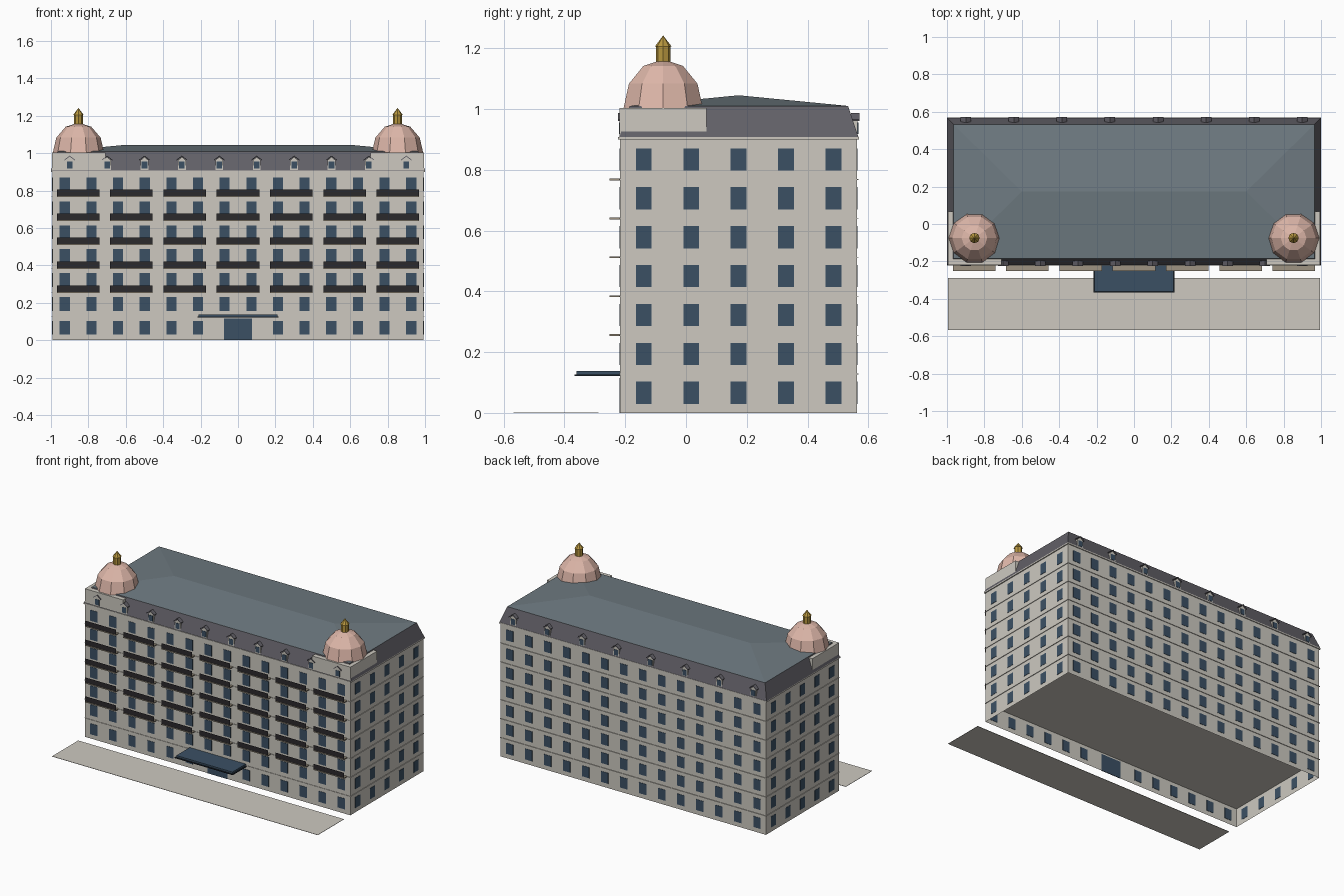
import bpy, bmesh, math
from mathutils import Matrix, Vector

if "Cube" in bpy.data.objects:
    bpy.data.objects.remove(bpy.data.objects["Cube"])


def material(name, hex_rgb):
    def lin(c):
        return c / 12.92 if c <= 0.04045 else ((c + 0.055) / 1.055) ** 2.4
    m = bpy.data.materials.new(name)
    m.diffuse_color = [lin(int(hex_rgb[i:i + 2], 16) / 255) for i in (0, 2, 4)] + [1]
    m.use_nodes = True
    m.node_tree.nodes["Principled BSDF"].inputs["Base Color"].default_value = m.diffuse_color
    return m


STONE = material("stone", "CDC9C0")
GLASS = material("blue_glass", "3B5064")
SLATE = material("dark_slate", "626067")
ROOF = material("roof_metal", "6F7B82")
COPPER = material("pink_copper", "DEB7A9")
GOLD = material("gold", "B8973F")
RAIL = material("black_iron", "2B292C")
TAN = material("tan_slab", "9F9482")
EDGE = material("canopy_edge", "1E2630")


def finish(name, bm, *mats):
    me = bpy.data.meshes.new(name)
    bm.normal_update()
    bm.to_mesh(me)
    bm.free()
    for m in mats:
        me.materials.append(m)
    ob = bpy.data.objects.new(name, me)
    bpy.context.collection.objects.link(ob)
    return ob


def add_box(bm, x0, x1, y0, y1, z0, z1):
    mat = Matrix.Translation(((x0 + x1) / 2, (y0 + y1) / 2, (z0 + z1) / 2)) @ \
        Matrix.Diagonal((x1 - x0, y1 - y0, z1 - z0, 1))
    return bmesh.ops.create_cube(bm, size=1, matrix=mat)["verts"]


def boxes(name, mat, specs):
    bm = bmesh.new()
    for s in specs:
        add_box(bm, *s)
    return finish(name, bm, mat)


X, Y0, Y1, F = 0.993, -0.217, 0.563, 0.128      # half width, front, back, floor height
YC = (Y0 + Y1) / 2
TOP = 7 * F + 0.008

# Outer walls, open underneath
bm = bmesh.new()
add_box(bm, -X, X, Y0, Y1, 0, TOP)
bm.normal_update()
bmesh.ops.delete(bm, geom=[f for f in bm.faces if abs(f.normal.z) > 0.5], context="FACES")
finish("walls", bm, STONE)

# Floor slabs showing as thin bands, then the cornice
boxes("floor_bands", STONE, [(-X - .004, X + .004, Y0 - .003, Y1 + .004, F * k - .001, F * k + .001)
                             for k in range(1, 7)])
boxes("cornice", STONE, [(-1, 1, Y0 - .006, Y1 + .006, TOP - .004, TOP + .004)])

# Windows on all four sides
cols = [(i - 6.5) * 0.1425 for i in range(14)]
rows = [0.066 + F * k for k in range(7)]
T = 0.002
front, back, sides = [], [], []
for k, z in enumerate(rows):
    za, zb = z - .0365, z + .0365
    for x in cols:
        back.append((x - .027, x + .027, Y1 - T, Y1 + T, za, zb))
        if k or abs(x) > 0.1:
            front.append((x - .027, x + .027, Y0 - T, Y0 + T, za, zb))
    for j in range(-2, 3):
        y = YC + j * 0.156
        for s in (-1, 1):
            sides.append((s * X - T, s * X + T, y - .026, y + .026, za, zb))
boxes("front_windows", GLASS, front)
boxes("back_windows", GLASS, back)
boxes("side_windows", GLASS, sides)
boxes("entrance_door", GLASS, [(-.075, .075, Y0 - T, Y0 + T, 0, .115)])

# Entrance canopy
boxes("canopy_plate", EDGE, [(-.217, .217, -.367, Y0, .121, .127)])
boxes("canopy_top", GLASS, [(-.21, .21, -.36, Y0, .127, .138)])

# Balconies: slab plus a flat railing sheet at the outer edge
bays = [(i - 3) * 0.285 for i in range(7)]
slabs, rails = [], bmesh.new()
for k in range(2, 7):
    z = F * k
    for x in bays:
        slabs.append((x - .114, x + .114, -.251, Y0, z - .003, z + .003))
        rails.faces.new([rails.verts.new(v) for v in (
            (x - .114, -.249, z + .003), (x + .114, -.249, z + .003),
            (x + .114, -.249, z + .037), (x - .114, -.249, z + .037))])
boxes("balcony_slabs", TAN, slabs)
finish("balcony_railings", rails, RAIL)

# Mansard slopes with a low hipped roof above
bm = bmesh.new()
MZ, RZ = TOP + .004, 1.01


def ring(x, ya, yb, z):
    return [bm.verts.new(p) for p in ((-x, ya, z), (x, ya, z), (x, yb, z), (-x, yb, z))]


low = ring(1.0, Y0 - .002, Y1 + .004, MZ)
top = ring(.965, -.185, .533, RZ)
ra, rb = bm.verts.new((-.6, YC, 1.045)), bm.verts.new((.6, YC, 1.045))
for i in range(4):
    j = (i + 1) % 4
    bm.faces.new((low[i], low[j], top[j], top[i]))
for vs in ((top[0], top[1], rb, ra), (top[1], top[2], rb),
           (top[2], top[3], ra, rb), (top[3], top[0], ra)):
    bm.faces.new(vs).material_index = 1
finish("mansard_roof", bm, SLATE, ROOF)

# Dormers: gabled stone body, window plate, two sloping roof plates
body, glass, caps = bmesh.new(), bmesh.new(), bmesh.new()


def prism(bm, pts, ya, yb):
    a = [bm.verts.new((x, ya, z)) for x, z in pts]
    b = [bm.verts.new((x, yb, z)) for x, z in pts]
    n = len(pts)
    bm.faces.new(a)
    bm.faces.new(b[::-1])
    for i in range(n):
        bm.faces.new((a[i], b[i], b[(i + 1) % n], a[(i + 1) % n]))


def dormer(x, y, d):
    prism(body, [(x - .021, MZ), (x + .021, MZ), (x + .021, .962), (x, .98), (x - .021, .962)],
          y, y - d * .03)
    add_box(glass, x - .015, x + .015, min(y, y + d * .002), max(y, y + d * .002), .917, .955)
    prism(caps, [(x - .028, .961), (x, .982), (x + .028, .961), (x + .028, .966), (x, .987),
                 (x - .028, .966)], y + d * .006, y - d * .022)


for i in range(10):
    dormer((i - 4.5) * 0.2, Y0 - .001, -1)
for i in range(8):
    dormer((i - 3.5) * 0.257, Y1 + .002, 1)
for name, b, m in (("dormer_bodies", body, STONE), ("dormer_windows", glass, GLASS),
                   ("dormer_roofs", caps, SLATE)):
    bmesh.ops.recalc_face_normals(b, faces=b.faces)
    finish(name, b, m)


def lathe(name, mat, cx, cy, profile, n):
    """Faceted solid of revolution; zero-radius points close at the axis."""
    bm = bmesh.new()
    rings = []
    for r, z in profile:
        rings.append([bm.verts.new((cx + r * math.cos(2 * math.pi * i / n),
                                    cy + r * math.sin(2 * math.pi * i / n), z)) for i in range(n)])
    for a, b in zip(rings, rings[1:]):
        for i in range(n):
            j = (i + 1) % n
            bm.faces.new((a[i], a[j], b[j], b[i]))
    bmesh.ops.remove_doubles(bm, verts=bm.verts, dist=1e-5)
    bmesh.ops.recalc_face_normals(bm, faces=bm.faces)
    return finish(name, bm, mat)


# Corner towers with domes and gold lanterns
for side, s in (("left", -1), ("right", 1)):
    xa, xb = sorted((s * .708, s * .994))
    boxes(side + "_tower", STONE, [(xa, xb, Y0 - .001, .068, MZ, 1.003)])
    cx, cy = s * .853, -.075
    dome = [(.137 * math.cos(math.radians(t)), 1.003 + .16 * math.sin(math.radians(t)))
            for t in (0, 30, 60, 90)]
    lathe(side + "_dome", COPPER, cx, cy, [(0, 1.003)] + dome, 10)
    lathe(side + "_lantern", GOLD, cx, cy,
          [(0, 1.155), (.024, 1.155), (.024, 1.205), (.028, 1.205), (0, 1.242)], 8)

# Pavement strip in front
boxes("pavement", STONE, [(-.995, .995, -.568, -.288, 0, .002)])
